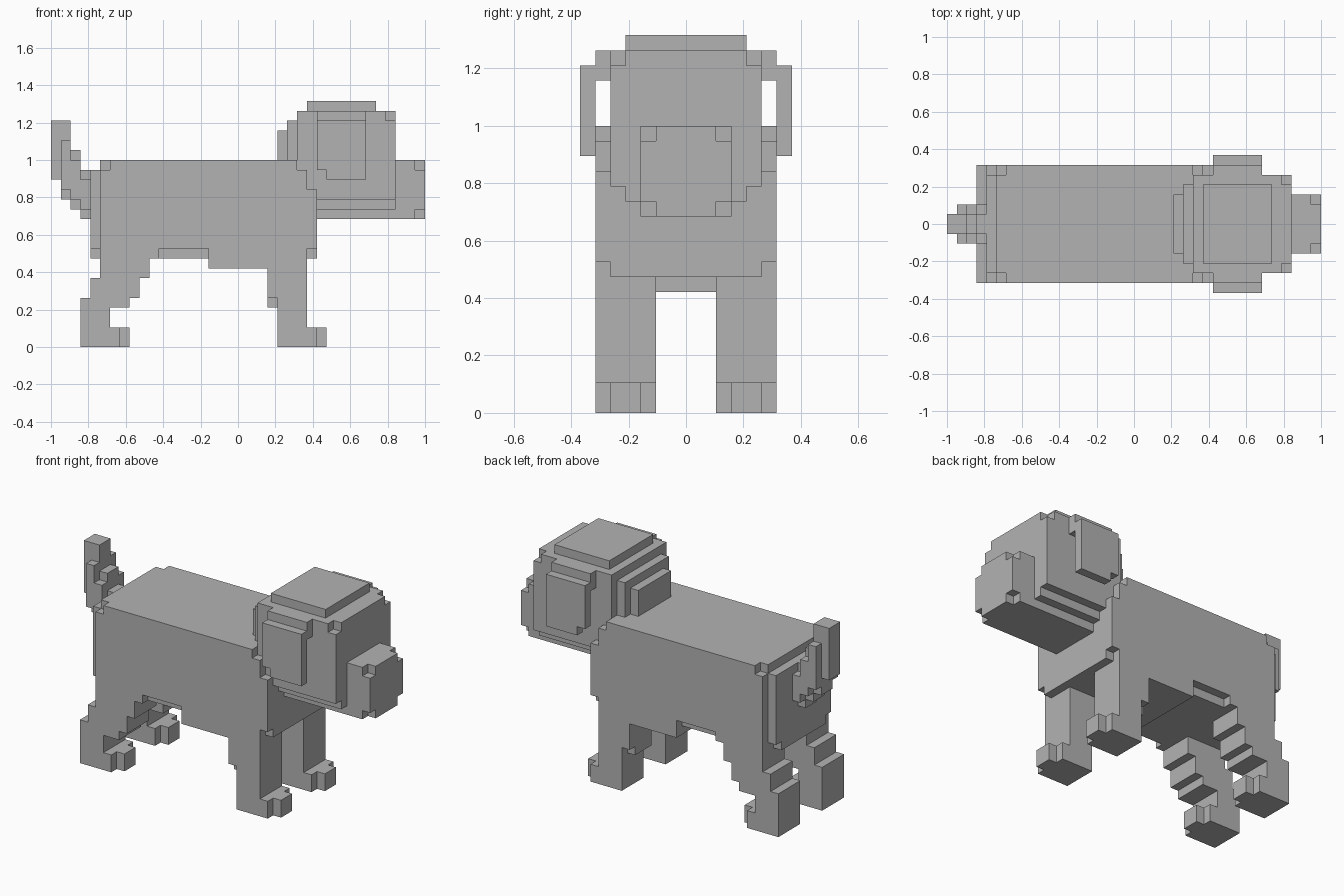
import bpy, bmesh

if "Cube" in bpy.data.objects:
    bpy.data.objects.remove(bpy.data.objects["Cube"])

U = 1 / 19  # size of one block; all positions below are in blocks

grey = bpy.data.materials.new("grey")
grey.diffuse_color = (0.45, 0.45, 0.45, 1)
grey.use_nodes = True
grey.node_tree.nodes["Principled BSDF"].inputs["Base Color"].default_value = grey.diffuse_color

parts = {}
filled = set()


def cells(x0, x1, y0, y1, z0, z1):
    """Cells of a box given on the +y side, mirrored to -y."""
    return {(x, s, z) for x in range(x0, x1) for y in range(y0, y1)
            for z in range(z0, z1) for s in (y, -1 - y)}


def part(name, boxes, cuts=()):
    """A part is the sum of its boxes, less the cuts, less earlier parts."""
    c = set()
    for b in boxes:
        c |= cells(*b)
    for b in cuts:
        c -= cells(*b)
    c -= filled
    parts[name] = c
    filled.update(c)


def face_corners(cell, axis, side):
    """Corners of one face of a block, wound outward."""
    a, b = (axis + 1) % 3, (axis + 2) % 3
    out = []
    for da, db in ((0, 0), (1, 0), (1, 1), (0, 1)):
        p = list(cell)
        p[axis] += side
        p[a] += da
        p[b] += db
        out.append(tuple(p))
    return out if side else out[::-1]


def build(name, c):
    """Make the mesh from exposed block faces only."""
    bm = bmesh.new()
    verts = {}
    for cell in sorted(c):
        for axis in range(3):
            for side in (0, 1):
                n = list(cell)
                n[axis] += 1 if side else -1
                if tuple(n) in filled:
                    continue
                ring = []
                for p in face_corners(cell, axis, side):
                    if p not in verts:
                        verts[p] = bm.verts.new([k * U for k in p])
                    ring.append(verts[p])
                bm.faces.new(ring)
    me = bpy.data.meshes.new(name)
    bm.to_mesh(me)
    bm.free()
    me.materials.append(grey)
    bpy.context.collection.objects.link(bpy.data.objects.new(name, me))


# trunk with notched corners, inset rump plate and lower belly
part("body",
     [(-14, 6, 0, 6, 9, 19), (6, 7, 0, 6, 9, 18), (7, 8, 0, 6, 9, 16),
      (-15, -14, 0, 5, 9, 18), (-3, 3, 0, 6, 8, 9)],
     [(-14, -13, 5, 6, 18, 19), (7, 8, 5, 6, 9, 10),
      (-8, -3, 5, 6, 9, 10), (-15, -14, 4, 5, 9, 10)])

# stepped hind legs with toes
part("hind_legs",
     [(-14, -9, 2, 6, 7, 9), (-15, -10, 2, 6, 5, 7), (-16, -11, 2, 6, 4, 5),
      (-16, -13, 2, 6, 0, 4), (-13, -12, 2, 6, 0, 2), (-12, -11, 3, 5, 0, 2)])

# straight front legs with toes
part("front_legs",
     [(3, 7, 2, 6, 4, 9), (4, 7, 2, 6, 0, 4),
      (7, 8, 2, 6, 0, 2), (8, 9, 3, 5, 0, 2)],
     [(3, 4, 5, 6, 4, 5)])

# head with rounded back, chin and crown
part("head",
     [(6, 16, 0, 5, 15, 24), (8, 16, 0, 4, 14, 15), (7, 14, 0, 4, 24, 25),
      (5, 6, 0, 4, 19, 23), (4, 5, 0, 3, 19, 22)],
     [(15, 16, 4, 5, 23, 24)])

# muzzle with notched front corners
part("muzzle", [(8, 19, 0, 3, 13, 19)],
     [(18, 19, 2, 3, 18, 19), (18, 19, 2, 3, 13, 14)])

# hanging ears, joined to the head at the top
part("ears", [(8, 13, 6, 7, 17, 23), (8, 13, 5, 6, 22, 24)],
     [(8, 9, 6, 7, 17, 18)])

# tail curving up, with narrower side ridges
part("tail",
     [(-19, -17, 0, 1, 17, 23), (-18, -17, 0, 1, 15, 17),
      (-17, -16, 0, 1, 14, 20), (-16, -15, 0, 1, 13, 18),
      (-18, -17, 1, 2, 16, 21), (-17, -16, 1, 2, 15, 19),
      (-16, -15, 1, 2, 14, 17)])

for name, c in parts.items():
    build(name, c)
